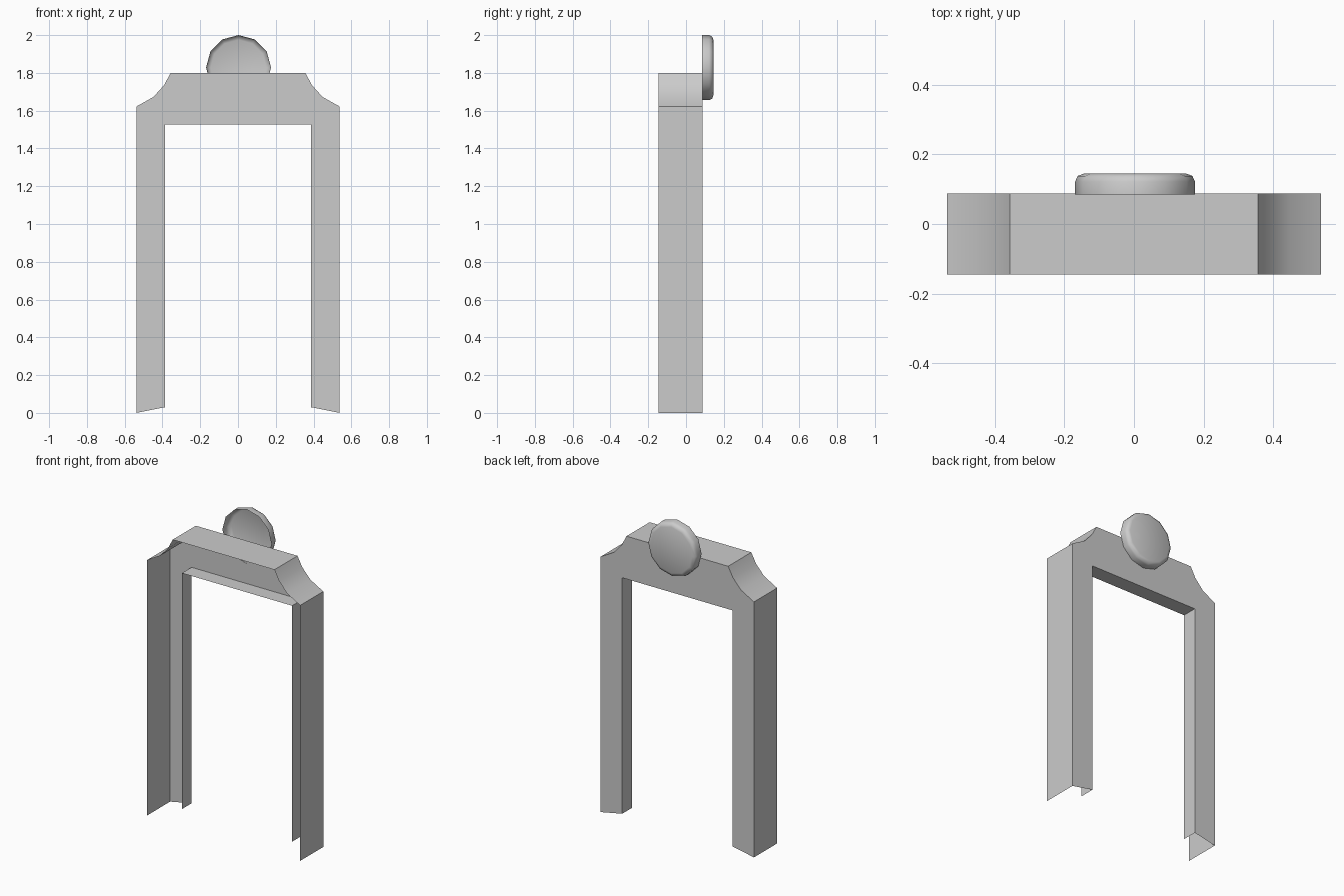
import bpy, bmesh, math

if "Cube" in bpy.data.objects:
    bpy.data.objects.remove(bpy.data.objects["Cube"])

BACK, FRONT, INNER_FRONT = 0.087, -0.145, -0.01


def finish(bm, name, angle):
    bmesh.ops.recalc_face_normals(bm, faces=bm.faces)
    mesh = bpy.data.meshes.new(name)
    bm.to_mesh(mesh)
    bm.free()
    obj = bpy.data.objects.new(name, mesh)
    bpy.context.collection.objects.link(obj)
    bpy.ops.object.select_all(action='DESELECT')
    obj.select_set(True)
    bpy.context.view_layer.objects.active = obj
    bpy.ops.object.shade_smooth_by_angle(angle=math.radians(angle))
    return obj


def mirrored(half):
    # right half running foot to top, completed down to the left foot
    return half + [(-x, z) for x, z in reversed(half)]


# door frame: open-fronted shell with a back panel, outer and inner walls
outer = mirrored([(0.538, 0.0), (0.538, 1.622), (0.447, 1.673),
                  (0.39, 1.737), (0.357, 1.80)])
inner = mirrored([(0.387, 0.03), (0.387, 1.528)])
bm = bmesh.new()


def row(points, y):
    return [bm.verts.new((x, y, z)) for x, z in points]


outer_back, inner_back = row(outer, BACK), row(inner, BACK)
bm.faces.new(outer_back + inner_back[::-1])
for back, front in ((outer_back, row(outer, FRONT)),
                    (inner_back, row(inner, INNER_FRONT))):
    for i in range(len(back) - 1):
        bm.faces.new((back[i], back[i + 1], front[i + 1], front[i]))
# make sure the back panel faces backwards
finish(bm, "door_frame", 35)
frame = bpy.context.object.data
if frame.polygons[0].normal.y < 0:
    frame.flip_normals()

# round badge: twelve-sided dish, open towards the panel, rounded back rim
bm = bmesh.new()
SIDES = 12
rings = []
for r, y in ((0.172, 0.085), (0.172, 0.122), (0.165, 0.138), (0.147, 0.145)):
    rings.append([bm.verts.new((0.003 + r * math.sin(2 * math.pi * i / SIDES), y,
                                1.828 + r * math.cos(2 * math.pi * i / SIDES)))
                  for i in range(SIDES)])
for a, b in zip(rings, rings[1:]):
    for i in range(SIDES):
        j = (i + 1) % SIDES
        bm.faces.new((a[i], a[j], b[j], b[i]))
bm.faces.new(rings[-1])
badge = finish(bm, "round_badge", 60)
if badge.data.polygons[-1].normal.y < 0:
    badge.data.flip_normals()
